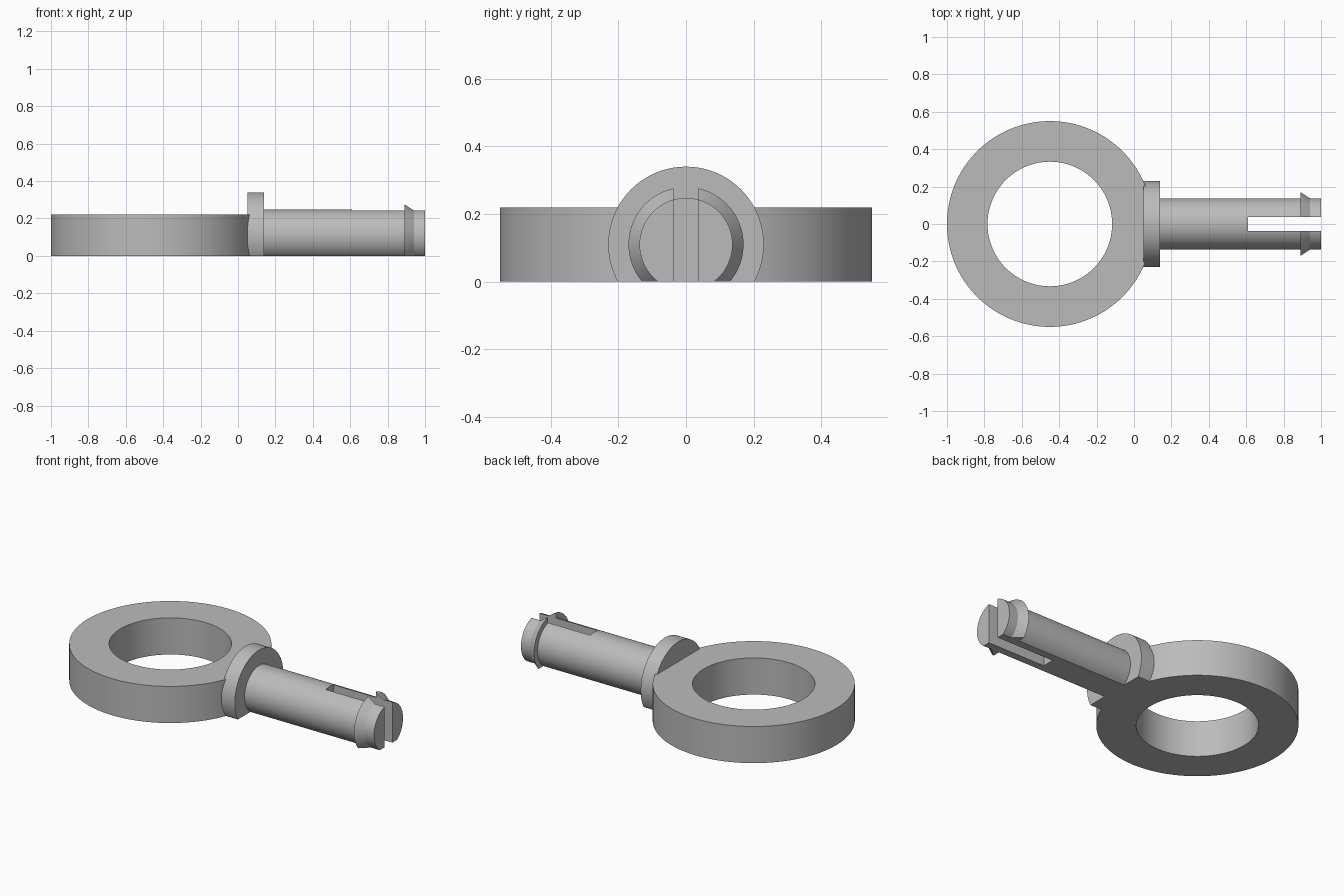
import bpy, bmesh, math
from mathutils import Matrix, Vector

if "Cube" in bpy.data.objects:
    bpy.data.objects.remove(bpy.data.objects["Cube"], do_unlink=True)

grey = bpy.data.materials.new("plain grey")
grey.use_nodes = True
GREY = (0.5, 0.5, 0.5, 1)
grey.diffuse_color = GREY
grey.node_tree.nodes["Principled BSDF"].inputs["Base Color"].default_value = GREY


def lathe(name, profile, axis, center, closed=False, steps=128):
    """Revolve (along, radius) points about the local x or z axis."""
    bm = bmesh.new()
    direction = Vector((1, 0, 0)) if axis == "X" else Vector((0, 0, 1))
    side = Vector((0, 1, 0))
    verts = [bm.verts.new(direction * a + side * r) for a, r in profile]
    edges = [bm.edges.new(pair) for pair in zip(verts, verts[1:])]
    if closed:
        edges.append(bm.edges.new((verts[-1], verts[0])))
    bmesh.ops.spin(bm, geom=verts + edges, axis=direction, cent=(0, 0, 0),
                   angle=math.tau, steps=steps)
    bmesh.ops.remove_doubles(bm, verts=bm.verts, dist=1e-5)
    bmesh.ops.recalc_face_normals(bm, faces=bm.faces)
    return finish(name, bm, center)


def box(name, low, high):
    bm = bmesh.new()
    low, high = Vector(low), Vector(high)
    bmesh.ops.create_cube(bm, size=1, matrix=Matrix.Diagonal((*(high - low), 1)))
    return finish(name, bm, (low + high) / 2)


def finish(name, bm, center):
    bmesh.ops.translate(bm, verts=bm.verts, vec=center)
    mesh = bpy.data.meshes.new(name)
    bm.to_mesh(mesh)
    bm.free()
    mesh.materials.append(grey)
    obj = bpy.data.objects.new(name, mesh)
    bpy.context.collection.objects.link(obj)
    return obj


def combine(obj, other, operation):
    mod = obj.modifiers.new(operation, "BOOLEAN")
    mod.operation, mod.object, mod.solver = operation, other, "EXACT"
    bpy.context.view_layer.objects.active = obj
    bpy.ops.object.modifier_apply(modifier=mod.name)
    bpy.data.objects.remove(other, do_unlink=True)


# Collar, shaft and barbed tip turned as one piece
AXIS_Z, SHAFT, COLLAR, BARB = 0.11, 0.1375, 0.23, 0.17
peg = lathe("collar_and_split_peg",
            [(0.05, 0), (0.05, COLLAR), (0.14, COLLAR), (0.14, SHAFT),
             (0.89, SHAFT), (0.89, BARB), (0.94, SHAFT), (1, SHAFT), (1, 0)],
            "X", (0, 0, AXIS_Z))

# Flat underside and slot through the tip
combine(peg, box("floor_cutter", (-1, -1, -1), (2, 1, 0)), "DIFFERENCE")
combine(peg, box("slot_cutter", (0.61, -0.037, -1), (2, 0.037, 1)), "DIFFERENCE")

# Flat ring joined to the collar
ring = lathe("ring_with_split_peg",
             [(0, 0.333), (0, 0.55), (0.22, 0.55), (0.22, 0.333)],
             "Z", (-0.45, 0, 0), closed=True)
combine(ring, peg, "UNION")

bpy.ops.object.select_all(action="DESELECT")
ring.select_set(True)
bpy.context.view_layer.objects.active = ring
bpy.ops.object.shade_smooth_by_angle(angle=math.radians(25))
